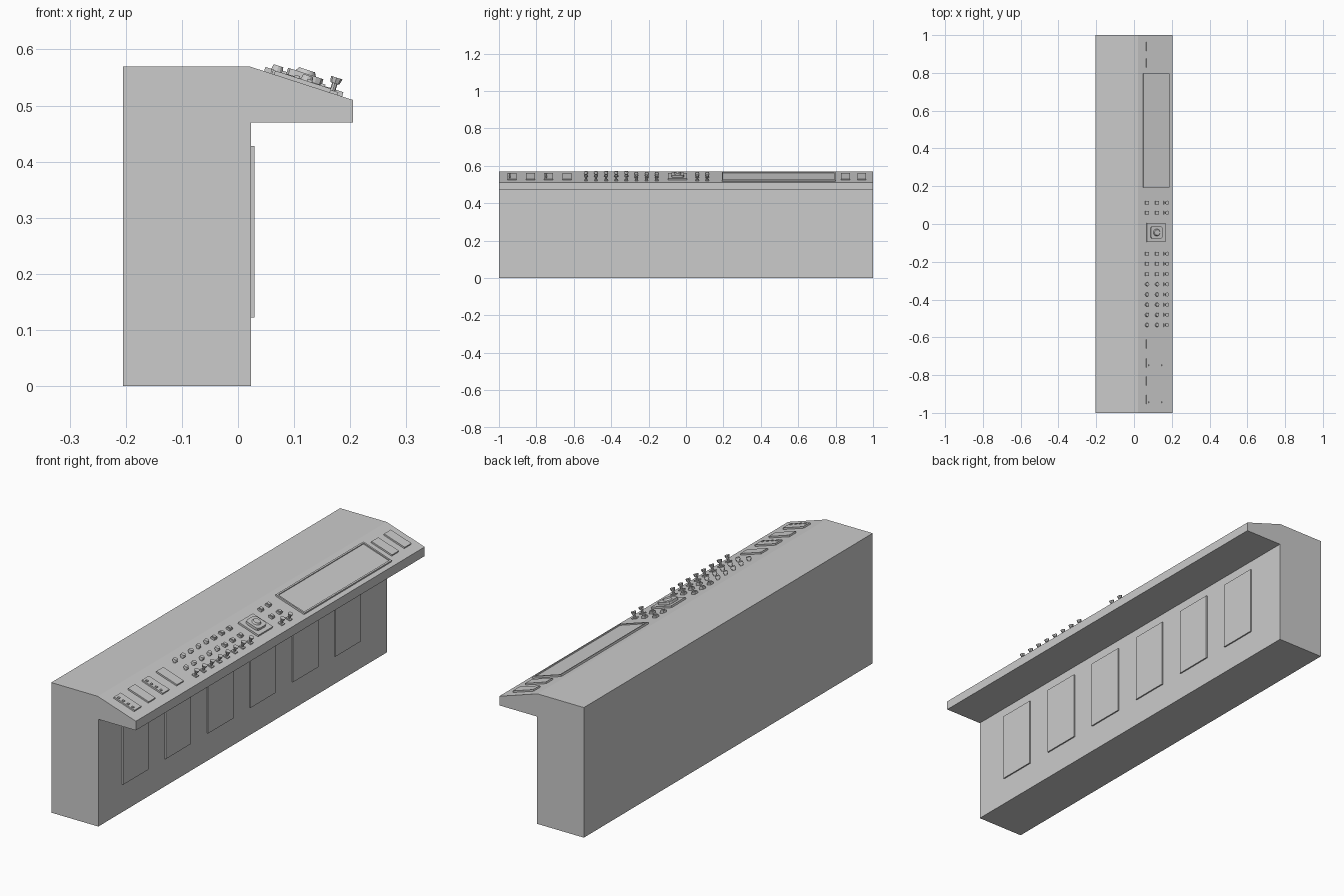
import bpy, bmesh, math
from mathutils import Matrix, Vector

if "Cube" in bpy.data.objects:
    bpy.data.objects.remove(bpy.data.objects["Cube"])

# Sloped desk surface: local x runs down the slope, local z is its normal
TILT = math.atan2(0.06, 0.185)
SLOPE = Matrix.Translation((0.02, 0, 0.57)) @ Matrix.Rotation(TILT, 4, 'Y')


def on_slope(x, y, h=0.0):
    return SLOPE @ Matrix.Translation(((x - 0.02) / math.cos(TILT), y, h))


def finish(bm, name, matrix=Matrix(), smooth=False):
    me = bpy.data.meshes.new(name)
    bmesh.ops.recalc_face_normals(bm, faces=bm.faces)
    bm.transform(matrix)
    bm.to_mesh(me)
    bm.free()
    ob = bpy.data.objects.new(name, me)
    bpy.context.collection.objects.link(ob)
    if smooth:
        bpy.ops.object.select_all(action='DESELECT')
        ob.select_set(True)
        bpy.context.view_layer.objects.active = ob
        bpy.ops.object.shade_smooth_by_angle()
    return ob


def add_box(bm, size, at=(0, 0, 0)):
    """Box standing on the point 'at'."""
    m = Matrix.Translation(Vector(at) + Vector((0, 0, size[2] / 2)))
    return bmesh.ops.create_cube(bm, size=1, matrix=m @ Matrix.Diagonal((*size, 1)))


def add_cone(bm, r1, r2, h, z=0, sides=12):
    bmesh.ops.create_cone(bm, cap_ends=True, segments=sides, radius1=r1, radius2=r2,
                          depth=h, matrix=Matrix.Translation((0, 0, z + h / 2)))


def recess(bm, border, depth):
    """Inset the highest upward face and sink it."""
    bm.normal_update()
    top = max(bm.faces, key=lambda f: f.calc_center_median().z)
    bmesh.ops.inset_region(bm, faces=[top], thickness=border)
    ring = bmesh.ops.extrude_face_region(bm, geom=[top])
    verts = [v for v in ring['geom'] if isinstance(v, bmesh.types.BMVert)]
    bmesh.ops.translate(bm, verts=verts, vec=(0, 0, -depth))
    if top.is_valid:
        bmesh.ops.delete(bm, geom=[top], context='FACES')


# Console body: extruded side profile
bm = bmesh.new()
profile = [(-0.205, 0), (0.023, 0), (0.023, 0.47), (0.205, 0.47),
           (0.205, 0.51), (0.02, 0.57), (-0.205, 0.57)]
face = bm.faces.new([bm.verts.new((x, -1, z)) for x, z in profile])
ext = bmesh.ops.extrude_face_region(bm, geom=[face])
bmesh.ops.translate(bm, vec=(0, 2, 0),
                    verts=[v for v in ext['geom'] if isinstance(v, bmesh.types.BMVert)])
finish(bm, "console_body")

# Six access doors under the overhang
for i in range(6):
    bm = bmesh.new()
    add_box(bm, (0.012, 0.175, 0.306), (0.023, -0.748 + 0.294 * i, 0.122))
    finish(bm, f"access_door_{i + 1}")

# Long display with a raised rim
bm = bmesh.new()
add_box(bm, (0.146, 0.606, 0.010), (0, 0, -0.002))
recess(bm, 0.010, 0.005)
finish(bm, "display_screen", on_slope(0.116, 0.495))

# Flat instrument plates, two of them with a row of small keys
for i, y in enumerate((-0.93, -0.832, -0.735, -0.636, 0.853, 0.94)):
    bm = bmesh.new()
    add_box(bm, (0.105, 0.047, 0.009), (0, 0, -0.002))
    if i in (0, 2):
        for k in range(4):
            add_box(bm, (0.009, 0.008, 0.005), (-0.036 + 0.024 * k, -0.013, 0.006))
    finish(bm, f"instrument_plate_{i + 1}", on_slope(0.114, y))

# Central dial: plate, bevelled collar and knob
bm = bmesh.new()
add_box(bm, (0.102, 0.100, 0.010), (0, 0, -0.002))
finish(bm, "dial_plate", on_slope(0.115, -0.045))
bm = bmesh.new()
add_box(bm, (0.066, 0.066, 0.012))
bm.normal_update()
corners = [e for e in bm.edges if abs(e.verts[0].co.z - e.verts[1].co.z) > 0.005]
bmesh.ops.bevel(bm, geom=corners, offset=0.013, segments=2, profile=0.5, affect='EDGES')
finish(bm, "dial_collar", on_slope(0.115, -0.045, 0.007))
bm = bmesh.new()
add_cone(bm, 0.019, 0.015, 0.007, 0, 16)
finish(bm, "dial_knob", on_slope(0.115, -0.045, 0.019), smooth=True)

# Button grid: two rows of caps and one row of toggles
columns = [-0.535 + 0.054 * i for i in range(8)] + [0.06, 0.113]
for i, y in enumerate(columns):
    for row, x in enumerate((0.067, 0.12)):
        bm = bmesh.new()
        if y > -0.28:
            add_box(bm, (0.019, 0.019, 0.010), (0, 0, -0.001))
            add_box(bm, (0.014, 0.014, 0.004), (0, 0, 0.009))
        else:
            add_cone(bm, 0.007, 0.007, 0.008, -0.001)
            add_cone(bm, 0.011, 0.009, 0.010, 0.007)
        finish(bm, f"button_{row + 1}_{i + 1}", on_slope(x, y))
    bm = bmesh.new()
    add_box(bm, (0.022, 0.018, 0.006), (0, 0, -0.001))
    add_cone(bm, 0.005, 0.005, 0.016, 0.005, 8)
    add_cone(bm, 0.008, 0.011, 0.011, 0.018, 8)
    finish(bm, f"toggle_switch_{i + 1}", on_slope(0.167, y))
